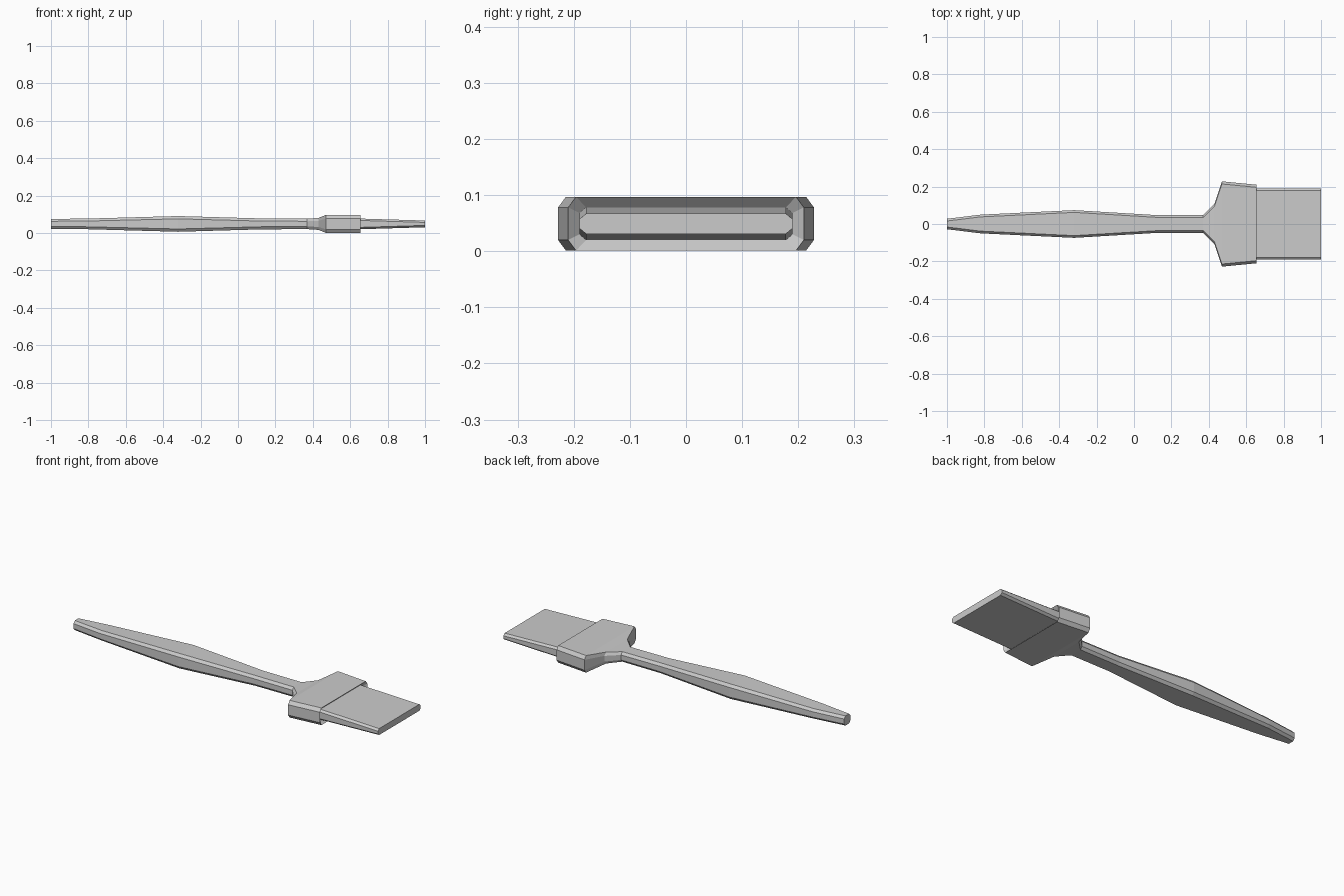
import bpy, bmesh

if "Cube" in bpy.data.objects:
    bpy.data.objects.remove(bpy.data.objects["Cube"])

ZC = 0.049  # height of the brush's centre line


def loft(name, sections):
    """Skin flat-sided octagonal rings: x, half width, half height, chamfer y, chamfer z."""
    bm = bmesh.new()
    rings = []
    for x, w, h, cy, cz in sections:
        quarter = [(w, h - cz), (w - cy, h)]
        pts = quarter + [(-y, z) for y, z in reversed(quarter)]
        pts += [(-y, -z) for y, z in pts]
        rings.append([bm.verts.new((x, y, z + ZC)) for y, z in pts])
    for a, b in zip(rings, rings[1:]):
        for i in range(8):
            j = (i + 1) % 8
            bm.faces.new((a[i], a[j], b[j], b[i]))
    bm.faces.new(rings[0])
    bm.faces.new(rings[-1])
    bmesh.ops.recalc_face_normals(bm, faces=bm.faces)
    mesh = bpy.data.meshes.new(name)
    bm.to_mesh(mesh)
    bm.free()
    obj = bpy.data.objects.new(name, mesh)
    bpy.context.collection.objects.link(obj)
    return obj


# Handle flaring into the wide head, with a recessed socket at its end
loft("handle_and_head", [
    (-1.00, 0.028, 0.027, 0.012, 0.013),
    (-0.82, 0.050, 0.028, 0.012, 0.013),
    (-0.32, 0.074, 0.042, 0.012, 0.015),
    (0.13, 0.047, 0.029, 0.012, 0.014),
    (0.37, 0.047, 0.028, 0.012, 0.014),
    (0.43, 0.108, 0.032, 0.014, 0.016),
    (0.47, 0.228, 0.048, 0.014, 0.019),
    (0.655, 0.210, 0.048, 0.014, 0.019),
    (0.635, 0.190, 0.029, 0.012, 0.010),
])

# Flat bristle block, thinning towards the tip
loft("bristles", [
    (0.635, 0.190, 0.029, 0.012, 0.010),
    (1.00, 0.190, 0.018, 0.012, 0.010),
])
